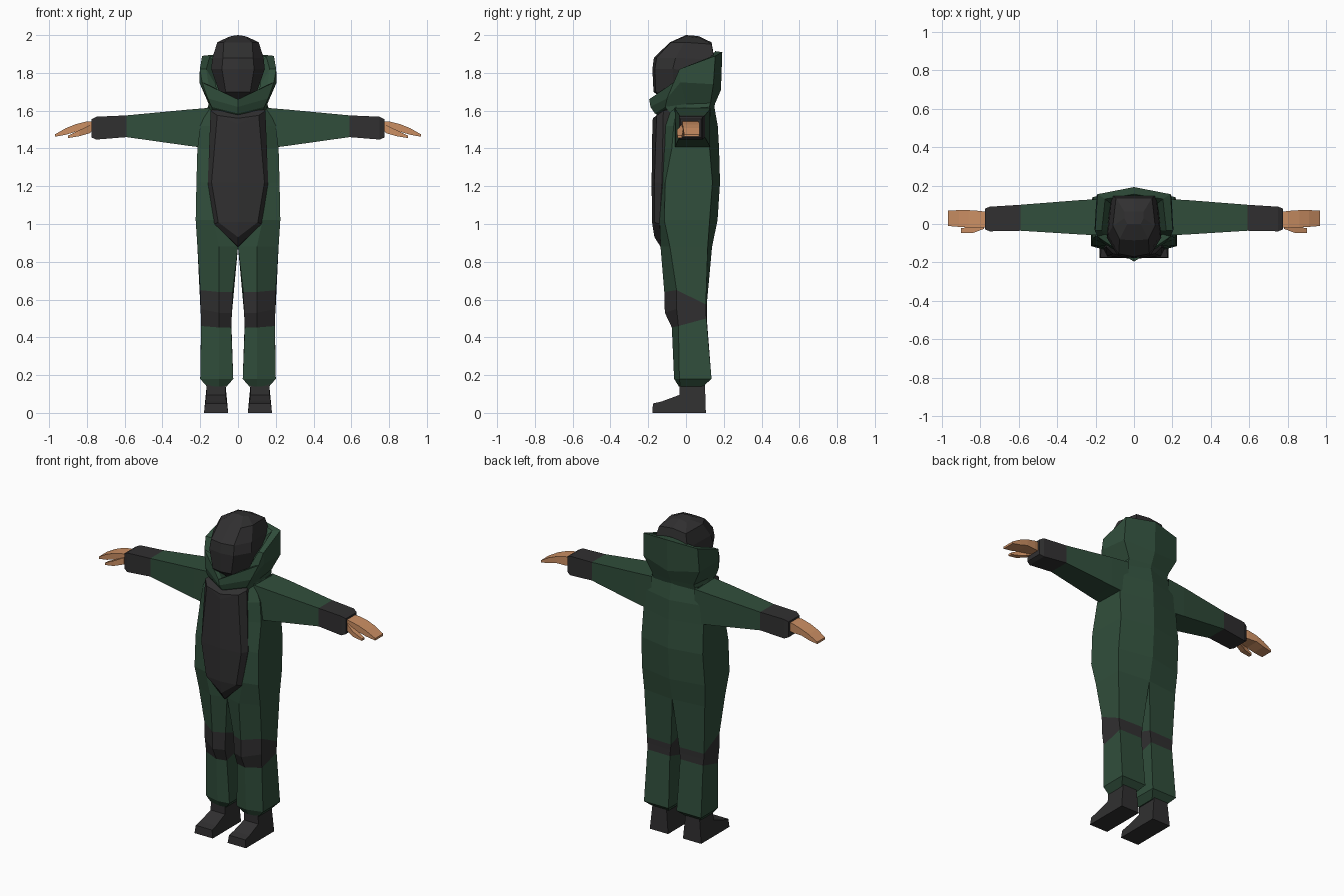
import bpy, bmesh


def material(name, rgb):
    m = bpy.data.materials.new(name)
    m.diffuse_color = (*rgb, 1)
    return m


GREEN = material("forest green", (0.030, 0.076, 0.044))
DARK = material("charcoal", (0.030, 0.029, 0.030))
SKIN = material("skin", (0.60, 0.275, 0.125))


def loft(name, rings, mats, closed=True, caps=(True, True), row_mat=None):
    """Skin the right-hand half through rings of points, then mirror it across x = 0.
    closed may be a function of the row number; row_mat gives each row's colour."""
    bm = bmesh.new()
    rows = [[bm.verts.new(p) for p in r] for r in rings]
    n = len(rows[0])
    for i in range(len(rows) - 1):
        wrap = closed(i) if callable(closed) else closed
        for j in range(n if wrap else n - 1):
            k = (j + 1) % n
            f = bm.faces.new((rows[i][j], rows[i][k], rows[i + 1][k], rows[i + 1][j]))
            f.material_index = row_mat(i) if row_mat else 0
    for row, cap in ((rows[0], caps[0]), (rows[-1], caps[1])):
        if cap:
            bm.faces.new(row)
    bmesh.ops.mirror(bm, geom=bm.verts[:] + bm.edges[:] + bm.faces[:],
                     axis='X', merge_dist=0.0005)
    bmesh.ops.remove_doubles(bm, verts=bm.verts[:], dist=0.0005)
    bmesh.ops.recalc_face_normals(bm, faces=bm.faces[:])
    me = bpy.data.meshes.new(name)
    bm.to_mesh(me)
    bm.free()
    for m in mats:
        me.materials.append(m)
    ob = bpy.data.objects.new(name, me)
    bpy.context.collection.objects.link(ob)
    return ob


def box_ring(x, y0, y1, z0, z1):
    return [(x, y0, z0), (x, y1, z0), (x, y1, z1), (x, y0, z1)]


def body_ring(zs, inner_front, front, outer_front, outer_back, inner_back):
    pts = (inner_front, front, outer_front, outer_back, inner_back)
    if not isinstance(zs, tuple):
        zs = (zs,) * 5
    return [(x, y, z) for (x, y), z in zip(pts, zs)]


# Jumpsuit torso and legs, with knee patches on two rows
body = [
    body_ring(1.62, (0, -.09), (.12, -.08), (.155, -.05), (.16, .11), (0, .15)),
    body_ring(1.52, (0, -.11), (.14, -.11), (.20, -.065), (.20, .125), (0, .168)),
    body_ring(1.40, (0, -.115), (.145, -.115), (.215, -.075), (.21, .125), (0, .175)),
    body_ring(1.22, (0, -.12), (.15, -.125), (.22, -.11), (.215, .14), (0, .18)),
    body_ring(1.02, (0, -.125), (.13, -.14), (.224, -.115), (.22, .125), (0, .167)),
    body_ring(.88, (0, -.11), (.10, -.135), (.215, -.085), (.212, .115), (0, .138)),
    body_ring((.64, .64, .65, .575, .575),
              (.028, -.085), (.10, -.115), (.20, -.05), (.20, .105), (.028, .11)),
    body_ring((.53, .53, .55, .54, .54),
              (.032, -.085), (.10, -.112), (.198, -.05), (.198, .105), (.032, .11)),
    body_ring((.452, .452, .46, .50, .50),
              (.036, -.06), (.10, -.075), (.195, -.04), (.195, .108), (.036, .11)),
    body_ring(.18, (.025, -.05), (.10, -.063), (.20, -.035), (.20, .135), (.028, .135)),
    body_ring(.14, (.06, -.03), (.10, -.038), (.165, -.03), (.165, .09), (.06, .09)),
]
loft("jumpsuit", body, [GREEN, DARK], closed=lambda i: i >= 5, caps=(False, True),
     row_mat=lambda i: 1 if i in (6, 7) else 0)

# Sleeves with dark cuffs
loft("sleeves", [
    box_ring(.15, -.06, .13, 1.40, 1.615),
    box_ring(.27, -.055, .125, 1.415, 1.605),
    box_ring(.59, -.035, .10, 1.46, 1.575),
    box_ring(.75, -.038, .09, 1.447, 1.568),
    box_ring(.775, -.028, .08, 1.458, 1.555),
], [GREEN, DARK], caps=(False, False), row_mat=lambda i: 1 if i >= 2 else 0)
loft("cuff_ends", [box_ring(.75, -.03, .08, 1.46, 1.555),
                   box_ring(.7745, -.028, .08, 1.458, 1.555)], [DARK])

# Hands and thumbs
loft("hands", [
    box_ring(.75, -.015, .06, 1.49, 1.545),
    box_ring(.80, -.02, .068, 1.487, 1.543),
    box_ring(.86, -.018, .072, 1.488, 1.528),
    box_ring(.91, -.015, .072, 1.473, 1.508),
    box_ring(.968, -.01, .07, 1.462, 1.475),
], [SKIN])
loft("thumbs", [
    box_ring(.78, -.025, .01, 1.482, 1.525),
    box_ring(.84, -.048, -.012, 1.465, 1.497),
    box_ring(.90, -.046, -.022, 1.455, 1.468),
], [SKIN])


# Shoes: side profile (y, z) widened towards the sole
def shoe_side(inner):
    prof = [(-.035, .16), (-.035, .095), (-.13, .06), (-.175, .05), (-.178, 0),
            (.105, 0), (.10, .16)]
    return [((.052 + .15 * min(z, .1) if inner else .18 - .13 * min(z, .12)), y, z)
            for y, z in prof]


loft("shoes", [shoe_side(True), shoe_side(False)], [DARK])

# Raised chest panel with bevelled rim
loft("chest_panel", [
    [(0, -.08, 1.62), (.13, -.08, 1.61), (.157, -.115, 1.22), (.122, -.13, 1.0), (0, -.115, .877)],
    [(0, -.125, 1.60), (.145, -.12, 1.60), (.16, -.128, 1.22), (.125, -.14, 1.0), (0, -.135, .88)],
    [(0, -.175, 1.56), (.11, -.155, 1.575), (.14, -.168, 1.22), (.105, -.168, 1.01), (0, -.167, .93)],
    [(0, -.178, 1.54), (0, -.178, 1.53), (0, -.182, 1.22), (0, -.18, 1.01), (0, -.168, .935)],
], [DARK], closed=False, caps=(False, False))

# Hood: neck, widest line, rim outside, rim inside, lining
loft("hood", [
    [(0, .145, 1.60), (.15, .115, 1.60), (.165, 0, 1.60), (.13, -.09, 1.59), (0, -.14, 1.57)],
    [(0, .155, 1.64), (.145, .13, 1.64), (.155, 0, 1.635), (.14, -.11, 1.62), (0, -.165, 1.585)],
    [(0, .185, 1.71), (.195, .145, 1.74), (.205, -.03, 1.75), (.16, -.10, 1.665), (0, -.188, 1.62)],
    [(0, .192, 1.91), (.19, .155, 1.89), (.202, -.035, 1.82), (.19, -.065, 1.75), (0, -.195, 1.66)],
    [(0, .155, 1.915), (.15, .13, 1.885), (.168, -.035, 1.82), (.155, -.055, 1.735), (0, -.165, 1.657)],
    [(0, .10, 1.85), (.10, .09, 1.83), (.12, -.03, 1.74), (.10, -.06, 1.68), (0, -.12, 1.65)],
], [GREEN], closed=False, caps=(False, False))


# Faceted head covering: front middle, front corner, side, back corner, back middle
def head_ring(z, front, corner, side, back):
    return [(0, front, z), (corner[0], corner[1], z), (side[0], side[1], z),
            (side[0] * .85, back, z - .01), (0, back, z)]


loft("head", [
    head_ring(1.64, -.10, (.05, -.10), (.07, -.04), .08),
    head_ring(1.70, -.172, (.065, -.16), (.10, -.07), .11),
    head_ring(1.82, -.178, (.085, -.165), (.142, -.07), .14),
    head_ring(1.88, -.17, (.08, -.155), (.135, -.055), .15),
    head_ring(1.962, -.085, (.075, -.08), (.11, -.01), .135),
    [(0, .00, 2.0), (.035, .00, 1.995), (.05, .03, 1.99), (.05, .065, 1.985), (0, .065, 1.995)],
], [DARK], closed=False, caps=(False, True))
